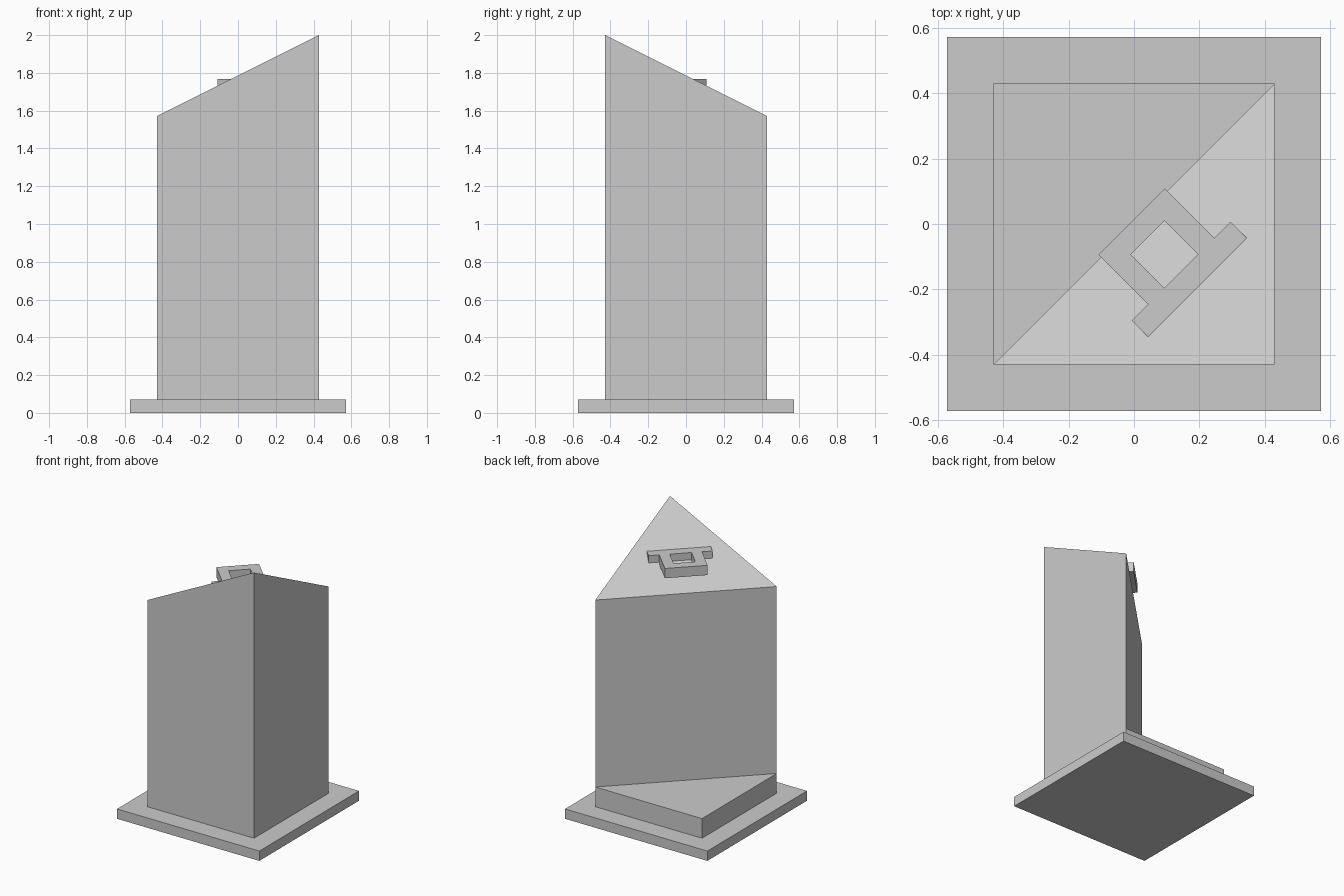
import bpy
import bmesh

cube = bpy.data.objects.get("Cube")
if cube:
    bpy.data.objects.remove(cube, do_unlink=True)

GREY = (0.6, 0.6, 0.6, 1.0)
stone = bpy.data.materials.new("grey stone")
stone.use_nodes = True
stone.diffuse_color = GREY
stone.node_tree.nodes["Principled BSDF"].inputs["Base Color"].default_value = GREY

U = 2 / 14          # building module
H = 3 * U           # half width of the tower


def prism(name, outline, bottom, top):
    """Extrude a plan outline; top is a height or a function of x and y."""
    height = top if callable(top) else (lambda x, y: top)
    bm = bmesh.new()
    low = [bm.verts.new((x, y, bottom)) for x, y in outline]
    high = [bm.verts.new((x, y, height(x, y))) for x, y in outline]
    bm.faces.new(low[::-1])
    bm.faces.new(high)
    for i in range(len(low)):
        j = (i + 1) % len(low)
        bm.faces.new((low[i], low[j], high[j], high[i]))
    bmesh.ops.recalc_face_normals(bm, faces=bm.faces)
    mesh = bpy.data.meshes.new(name)
    bm.to_mesh(mesh)
    bm.free()
    mesh.materials.append(stone)
    obj = bpy.data.objects.new(name, mesh)
    bpy.context.collection.objects.link(obj)
    return obj


def diagonal(points):
    """Turn (along, across) positions on the tower's diagonal into x and y."""
    return [((a + c) / 2, (a - c) / 2) for a, c in points]


# Square ground slab
B = 4 * U
prism("ground_slab", [(-B, -B), (B, -B), (B, B), (-B, B)], 0, U / 2)

# Triangular tower with a roof rising to the front corner
prism("tower", [(-H, -H), (H, -H), (H, H)], U / 2,
      lambda x, y: 11 * U + (x - y) / 2)

# Low wedge that fills the square behind the tower
prism("rear_plinth", [(-H, -H), (H, H), (-H, H)], U / 2, 1.5 * U)

# Level roof frame: square ring with a long bar, set into the roof slope
NEAR, BAR, FAR = -0.015, 0.288, 0.387   # steps across the diagonal
SIDE, END = 0.202, 0.302                # half lengths along it
HOLE = 0.103
outline = [(-SIDE, NEAR), (-SIDE, BAR), (-END, BAR), (-END, FAR),
           (END, FAR), (END, BAR), (SIDE, BAR), (SIDE, NEAR)]
frame = prism("roof_frame", diagonal(outline), 1.697, 1.768)

# Opening through the frame
opening = [(-HOLE, 0.083), (-HOLE, BAR), (HOLE, BAR), (HOLE, 0.083)]
cutter = prism("frame_opening_cutter", diagonal(opening), 1.6, 1.9)
cutter.hide_render = True
cutter.hide_viewport = True
cut = frame.modifiers.new("opening", 'BOOLEAN')
cut.operation = 'DIFFERENCE'
cut.solver = 'EXACT'
cut.object = cutter
